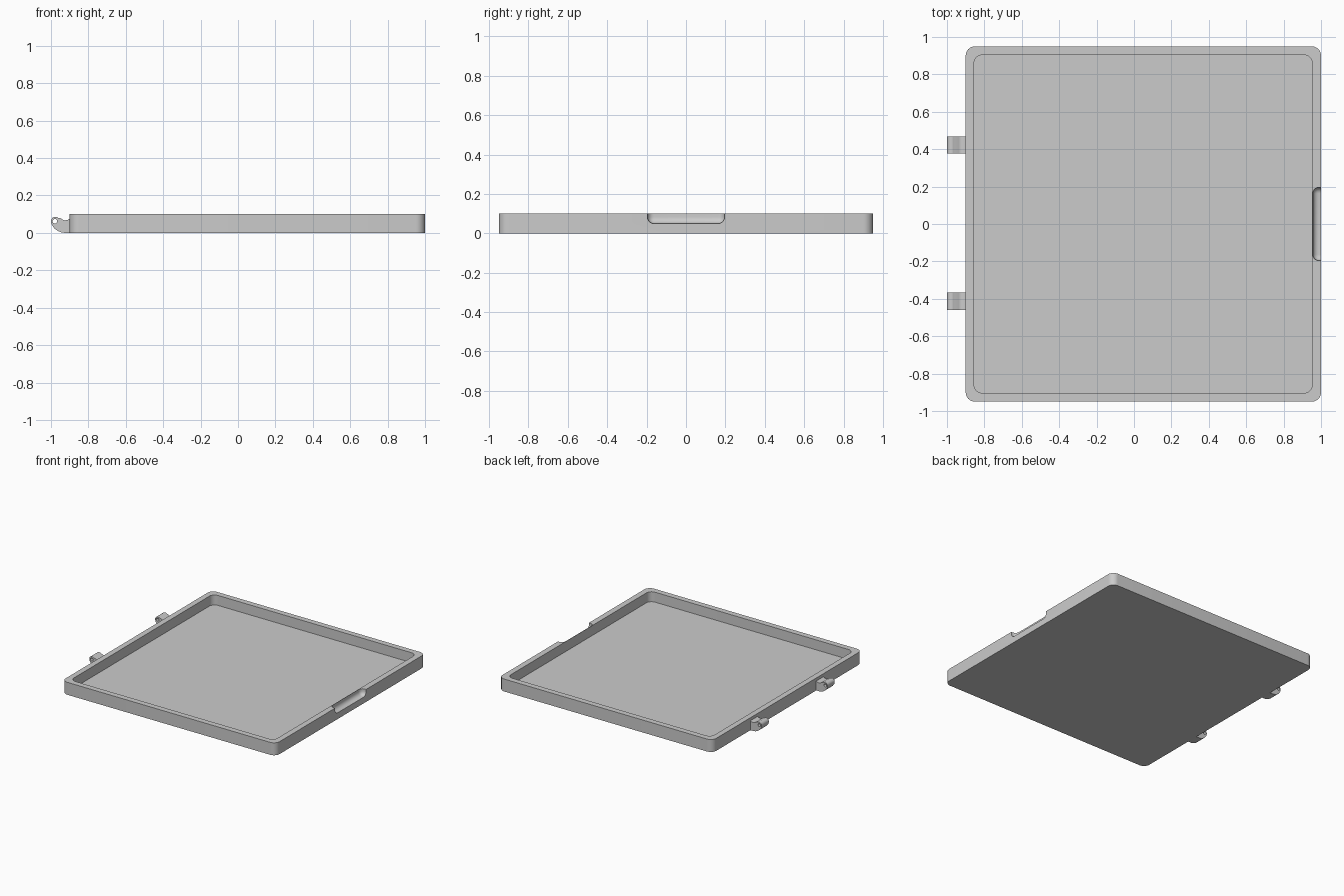
import bpy, bmesh, math
from mathutils import Vector

if "Cube" in bpy.data.objects:
    bpy.data.objects.remove(bpy.data.objects["Cube"])

grey = bpy.data.materials.new("light grey")
grey.diffuse_color = (0.6, 0.6, 0.6, 1)
grey.use_nodes = True
grey.node_tree.nodes["Principled BSDF"].inputs["Base Color"].default_value = grey.diffuse_color


def add_object(name, bm):
    bmesh.ops.recalc_face_normals(bm, faces=bm.faces)
    mesh = bpy.data.meshes.new(name)
    bm.to_mesh(mesh)
    bm.free()
    mesh.materials.append(grey)
    ob = bpy.data.objects.new(name, mesh)
    bpy.context.collection.objects.link(ob)
    return ob


def prism(name, points, offset):
    """Extrude a closed outline along offset."""
    bm = bmesh.new()
    face = bm.faces.new([bm.verts.new(p) for p in points])
    out = bmesh.ops.extrude_face_region(bm, geom=[face])
    verts = [v for v in out["geom"] if isinstance(v, bmesh.types.BMVert)]
    bmesh.ops.translate(bm, verts=verts, vec=Vector(offset))
    return add_object(name, bm)


def arc(cx, cy, r, a0, a1, n=8):
    return [(cx + r * math.cos(math.radians(a0 + (a1 - a0) * i / n)),
             cy + r * math.sin(math.radians(a0 + (a1 - a0) * i / n))) for i in range(n + 1)]


def rounded_block(name, x0, x1, y0, y1, z0, z1, r):
    pts = (arc(x1 - r, y1 - r, r, 0, 90) + arc(x0 + r, y1 - r, r, 90, 180)
           + arc(x0 + r, y0 + r, r, 180, 270) + arc(x1 - r, y0 + r, r, 270, 360))
    return prism(name, [(x, y, z0) for x, y in pts], (0, 0, z1 - z0))


def cut(target, cutter):
    cutter.hide_render = True
    mod = target.modifiers.new("cut", 'BOOLEAN')
    mod.operation = 'DIFFERENCE'
    mod.solver = 'EXACT'
    mod.object = cutter
    bpy.context.view_layer.objects.active = target
    bpy.ops.object.modifier_apply(modifier=mod.name)
    bpy.data.objects.remove(cutter)


def smooth(ob):
    bpy.ops.object.select_all(action='DESELECT')
    ob.select_set(True)
    bpy.context.view_layer.objects.active = ob
    bpy.ops.object.shade_smooth_by_angle(angle=math.radians(30))


# Shallow tray with rounded corners
tray = rounded_block("tray", -0.9, 1.0, -0.95, 0.95, 0, 0.1, 0.05)
cut(tray, rounded_block("cavity_cutter", -0.855, 0.953, -0.904, 0.904, 0.02, 0.2, 0.045))

# Finger notch scooped out of the rim
bm = bmesh.new()
bmesh.ops.create_cube(bm, size=1)
for v in bm.verts:
    v.co = (1.028 + v.co.x * 0.144, v.co.y * 0.392, 0.15 + v.co.z * 0.2)
bmesh.ops.bevel(bm, geom=bm.edges[:], offset=0.033, segments=6, profile=0.5, affect='EDGES')
cut(tray, add_object("notch_cutter", bm))
smooth(tray)

# Hinge knuckles: hooked arm ending in a pierced eye
eye = (-0.976, 0.062)
outline = ([(-0.89, 0.0), (-0.89, 0.076), (-0.9, 0.076), (-0.912, 0.069), (-0.925, 0.067),
            (-0.938, 0.071), (-0.948, 0.078)]
           + arc(*eye, 0.024, 50, 190, 10)
           + [(-0.995, 0.042), (-0.982, 0.024), (-0.965, 0.011), (-0.945, 0.003), (-0.925, 0.0)])
for side, y in (("back", 0.4225), ("front", -0.413)):
    hinge = prism(side + "_hinge", [(x, y - 0.046, z) for x, z in outline], (0, 0.092, 0))
    hole = [(x, y - 0.1, z) for x, z in arc(eye[0] - 0.003, eye[1], 0.012, 0, 345, 23)]
    cut(hinge, prism("hole_cutter", hole, (0, 0.2, 0)))
    smooth(hinge)
